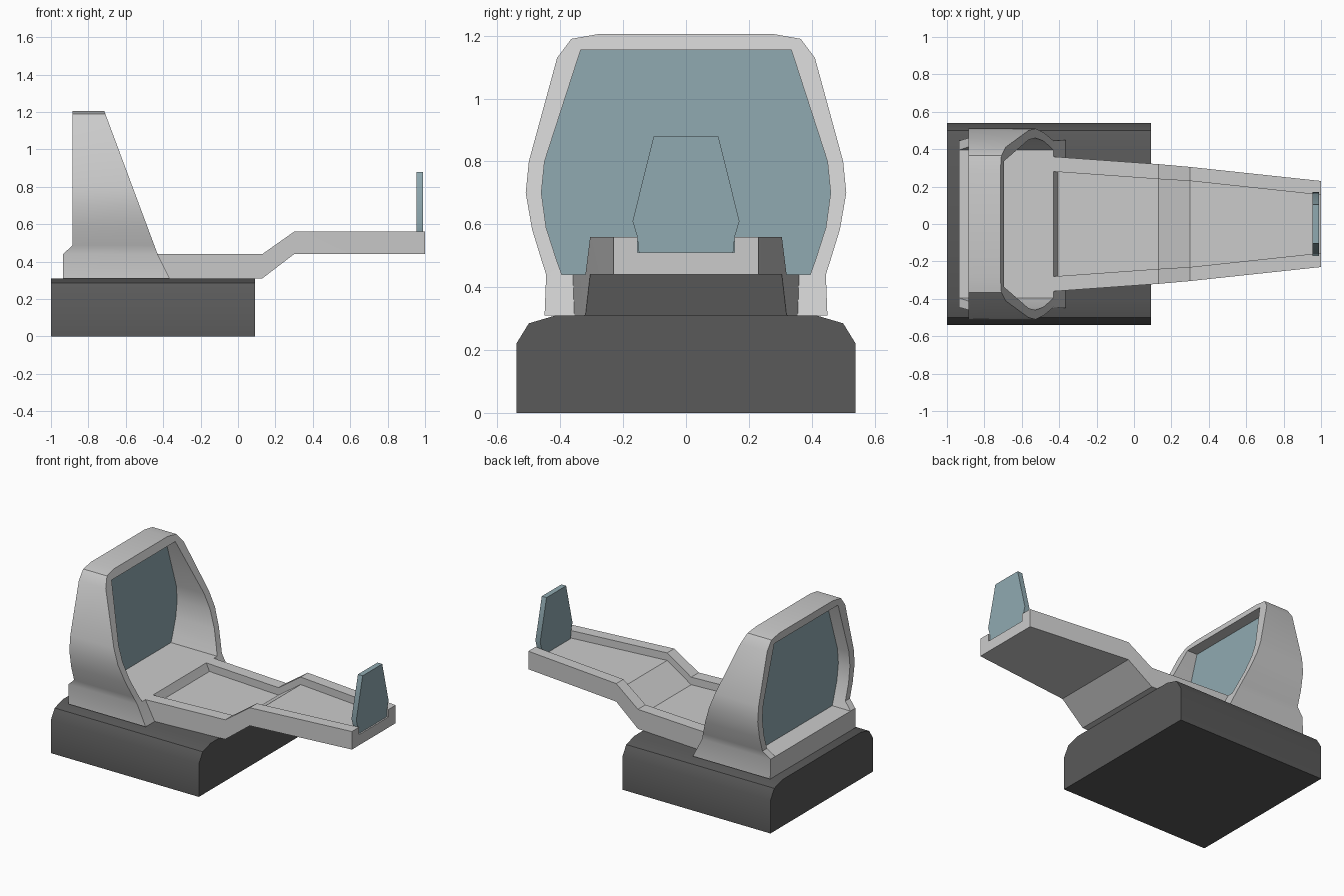
import bpy, bmesh, math

if "Cube" in bpy.data.objects:
    bpy.data.objects.remove(bpy.data.objects["Cube"])

def material(name, rgb):
    m = bpy.data.materials.new(name)
    m.diffuse_color = (*rgb, 1)
    m.use_nodes = True
    m.node_tree.nodes["Principled BSDF"].inputs["Base Color"].default_value = m.diffuse_color
    return m

DARK = material("dark_grey", (0.10, 0.10, 0.10))
BLUE = material("blue_glass", (0.28, 0.40, 0.44))

def make(name, bm, mat=None):
    bmesh.ops.remove_doubles(bm, verts=bm.verts, dist=1e-5)
    bmesh.ops.recalc_face_normals(bm, faces=bm.faces)
    me = bpy.data.meshes.new(name)
    bm.to_mesh(me)
    bm.free()
    ob = bpy.data.objects.new(name, me)
    bpy.context.collection.objects.link(ob)
    if mat:
        me.materials.append(mat)
    bpy.context.view_layer.objects.active = ob
    ob.select_set(True)
    bpy.ops.object.shade_smooth_by_angle(angle=math.radians(35))
    ob.select_set(False)
    return ob

def face(bm, pts):
    pts = [p for i, p in enumerate(pts) if p != pts[i - 1]]
    if len(pts) > 2:
        bm.faces.new([bm.verts.new(p) for p in pts])

def mirrored(half):
    return half + [(-y, z) for y, z in reversed(half)]

def loft(name, sections, mat=None):
    """Closed loft through rings of 3D points."""
    bm = bmesh.new()
    n = len(sections[0])
    for a, b in zip(sections, sections[1:]):
        for i in range(n):
            j = (i + 1) % n
            face(bm, [a[i], a[j], b[j], b[i]])
    face(bm, sections[0])
    face(bm, sections[-1])
    return make(name, bm, mat)

def prism(name, half, x0, x1, mat):
    return loft(name, [[(x, y, z) for y, z in mirrored(half)] for x in (x0, x1)], mat)

# Base block with chamfered shoulders
prism("base", [(0.54, 0), (0.54, 0.22), (0.50, 0.285), (0.415, 0.31)], -1.0, 0.09, DARK)

# Stepped, tapering tray: x, outer half width, inner half width, bottom, top
stations = [(-0.43, 0.36, 0.28, 0.31, 0.44), (0.13, 0.32, 0.24, 0.31, 0.44),
            (0.30, 0.305, 0.23, 0.44, 0.56), (1.0, 0.23, 0.155, 0.44, 0.56)]
loft("tray", [[(x, y, z) for y, z in mirrored([(wo, b), (wo, t), (wi, t), (wi, t - 0.05)])]
              for x, wo, wi, b, t in stations])

# Hood: an arch whose front and back edges follow the side profile
outer = [(0.445, 0.44), (0.46, 0.487), (0.49, 0.585), (0.51, 0.70), (0.50, 0.80),
         (0.41, 1.13), (0.365, 1.19), (0.28, 1.205)]
inner = [(0.395, 0.44), (0.412, 0.487), (0.445, 0.59), (0.46, 0.70), (0.45, 0.80)] + [(0.335, 1.155)] * 3

def front(p):
    z = p[1]
    x = -0.365 - 0.5 * (z - 0.31) if z < 0.44 else -0.43 - 0.3725 * (z - 0.44)
    return (x, *p)

def back(p):
    return (-0.935 if p[1] < 0.46 else -0.885, *p)

bm = bmesh.new()
o, n = mirrored(outer), mirrored(inner)
for i in range(len(o) - 1):
    a, b, c, d = o[i], o[i + 1], n[i + 1], n[i]
    face(bm, [front(p) for p in (a, b, c, d)])
    face(bm, [back(p) for p in (a, b, c, d)])
    face(bm, [front(a), front(b), back(b), back(a)])
    face(bm, [front(d), front(c), back(c), back(d)])
# Sill under the arch
sill = [(-0.45, 0.31), (0.45, 0.31), o[0], n[0], n[-1], o[-1]]
for side in (front, back):
    face(bm, [side(p) for p in sill])
for a, b in ((0, 1), (1, 2), (3, 4), (5, 0)):
    p, q = sill[a], sill[b]
    face(bm, [front(p), front(q), back(q), back(p)])
make("hood", bm)

# Large screen inside the hood and small screen at the tray end
prism("large_screen", inner[:6], -0.80, -0.77, BLUE)
prism("small_screen", [(0.15, 0.51), (0.155, 0.56), (0.17, 0.61), (0.103, 0.88)], 0.955, 0.99, BLUE)
